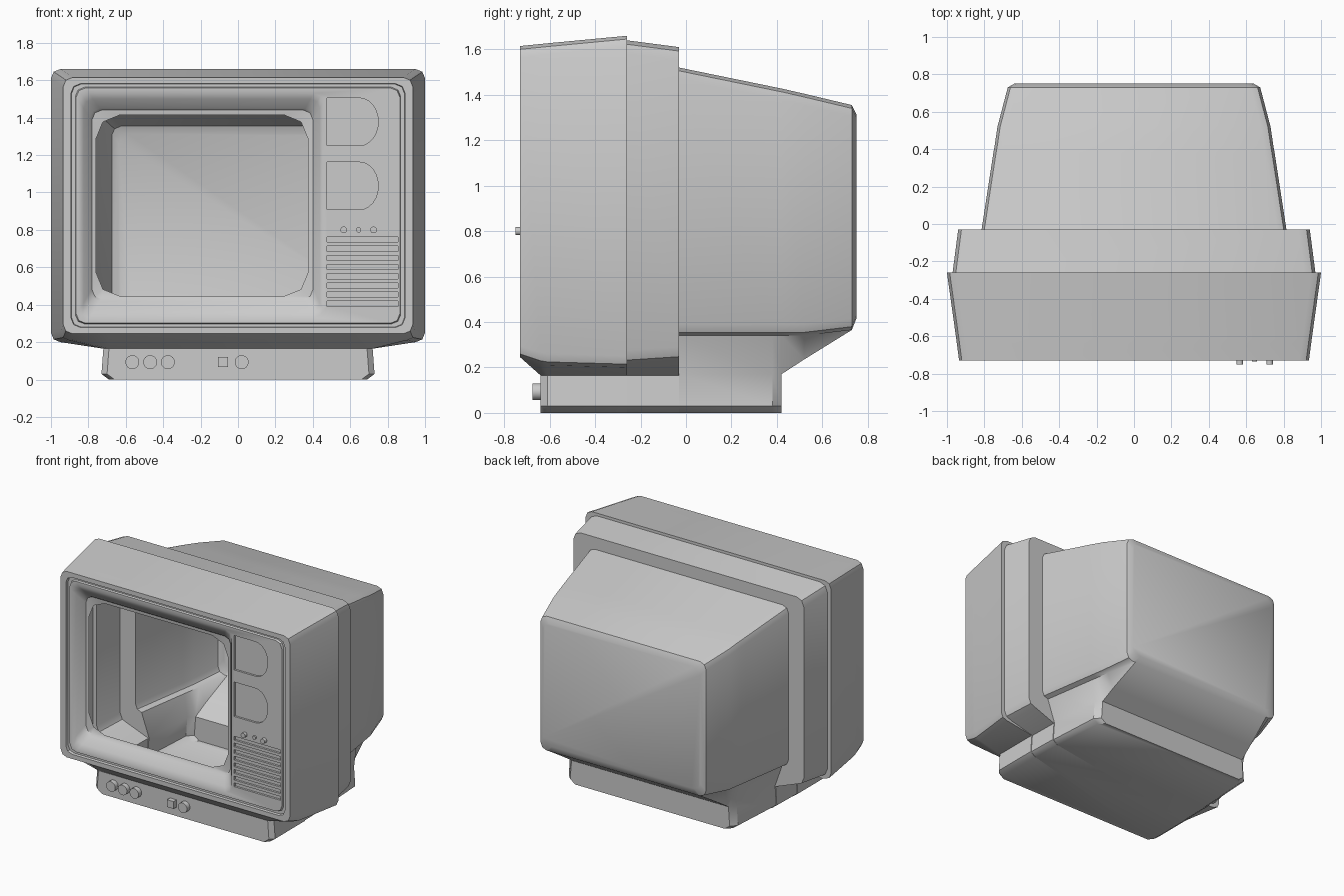
import bpy, bmesh, math

old = bpy.data.objects.get("Cube")
if old:
    bpy.data.objects.remove(old)

grey = bpy.data.materials.new("plain_grey")
grey.use_nodes = True
GREY = (0.6, 0.6, 0.6, 1)
grey.diffuse_color = GREY
grey.node_tree.nodes["Principled BSDF"].inputs["Base Color"].default_value = GREY


def finish(bm, name, angle=40):
    bmesh.ops.remove_doubles(bm, verts=bm.verts, dist=0.0005)
    bmesh.ops.dissolve_degenerate(bm, edges=bm.edges, dist=0.0005)
    bmesh.ops.recalc_face_normals(bm, faces=bm.faces)
    mesh = bpy.data.meshes.new(name)
    bm.to_mesh(mesh)
    bm.free()
    mesh.materials.append(grey)
    obj = bpy.data.objects.new(name, mesh)
    bpy.context.collection.objects.link(obj)
    bpy.ops.object.select_all(action='DESELECT')
    obj.select_set(True)
    bpy.context.view_layer.objects.active = obj
    bpy.ops.object.shade_smooth_by_angle(angle=math.radians(angle))
    return obj


def loop(bm, points, y):
    return [bm.verts.new((x, y, z)) for x, z in points]


def bridge(bm, a, b):
    n = len(a)
    for i in range(n):
        j = (i + 1) % n
        bm.faces.new((a[i], a[j], b[j], b[i]))


def corner(x, z, dx, dz, c):
    """Three points rounding a corner, from the z-side run to the x-side run."""
    k = 0.29 * c
    return [(x - dx * c, z), (x - dx * k, z - dz * k), (x, z - dz * c)]


def rounded_rect(x0, x1, z0, z1, c):
    return (corner(x1, z1, 1, 1, c) + corner(x1, z0, 1, -1, c)[::-1]
            + corner(x0, z0, -1, -1, c) + corner(x0, z1, -1, 1, c)[::-1])


def section(w, top, low, c, neck_w, neck_z, floor):
    """Housing cross-section: rounded body, neck and foot, mirrored in x."""
    r = min(0.03, neck_z - floor)
    half = (corner(w, top, 1, 1, c) + corner(w, low, 1, -1, c)[::-1]
            + [(neck_w, neck_z), (neck_w + r / 3, floor + r), (neck_w - r, floor)])
    return half + [(-x, z) for x, z in reversed(half)]


# Housing: y, then half width, top, underside, corner, neck width, neck height, floor
stations = [
    (-0.73, 0.935, 1.615, 0.245, 0.05, 0.69, 0.245, 0.245),
    (-0.64, 0.947, 1.624, 0.215, 0.05, 0.69, 0.165, 0.165),
    (-0.64, 0.947, 1.624, 0.215, 0.05, 0.69, 0.165, 0.0),
    (-0.61, 0.951, 1.627, 0.21, 0.05, 0.72, 0.165, 0.0),
    (-0.26, 1.0, 1.66, 0.2, 0.05, 0.72, 0.165, 0.0),
    (-0.26, 0.97, 1.64, 0.215, 0.06, 0.715, 0.165, 0.0),
    (-0.03, 0.94, 1.61, 0.23, 0.06, 0.71, 0.165, 0.0),
    (-0.03, 0.815, 1.52, 0.34, 0.05, 0.705, 0.17, 0.0),
    (0.38, 0.752, 1.436, 0.34, 0.05, 0.68, 0.17, 0.0),
    (0.42, 0.745, 1.428, 0.34, 0.05, 0.64, 0.17, 0.0),
    (0.42, 0.745, 1.428, 0.34, 0.05, 0.64, 0.17, 0.17),
    (0.52, 0.73, 1.405, 0.34, 0.05, 0.63, 0.235, 0.235),
    (0.73, 0.675, 1.355, 0.365, 0.05, 0.6, 0.365, 0.365),
    (0.75, 0.64, 1.315, 0.415, 0.05, 0.57, 0.415, 0.415),
]
bm = bmesh.new()
rings = [loop(bm, section(*s[1:]), s[0]) for s in stations]
for a, b in zip(rings, rings[1:]):
    bridge(bm, a, b)
bm.faces.new(rings[-1])
finish(bm, "housing")

# Front frame with a groove running round the panel
PANEL_Y = -0.725
bm = bmesh.new()
rings = []
for y, inset in [(-0.73, 0), (-0.73, 0.042), (-0.71, 0.045), (-0.71, 0.065), (PANEL_Y, 0.07)]:
    rings.append(loop(bm, rounded_rect(-0.935 + inset, 0.935 - inset, 0.245 + inset * 0.8,
                                       1.615 - inset * 0.8, 0.05), y))
for a, b in zip(rings, rings[1:]):
    bridge(bm, a, b)
panel_edge = rings[-1]

# Screen surround sloping in to the open screen hole
rings = [loop(bm, rounded_rect(*box), y) for y, box in [
    (PANEL_Y, (-0.845, 0.455, 0.33, 1.53, 0.05)),
    (-0.705, (-0.825, 0.437, 0.36, 1.50, 0.05)),
    (-0.67, (-0.79, 0.41, 0.42, 1.45, 0.05)),
    (-0.655, (-0.78, 0.40, 0.43, 1.44, 0.05)),
    (-0.65, (-0.76, 0.375, 0.445, 1.415, 0.13)),
]]
for a, b in zip(rings, rings[1:]):
    bridge(bm, a, b)
holes = [rings[0]]


# Shallow recesses in the panel: two dial windows and the speaker slots
def dial(zc):
    arc = [math.radians(90 - 180 * i / 12) for i in range(13)]
    return ([(0.475, zc - 0.127), (0.475, zc + 0.127)]
            + [(0.65 + 0.1 * math.cos(a), zc + 0.127 * math.sin(a)) for a in arc])


recesses = [dial(1.378), dial(1.035)]
for i in range(8):
    z = 0.405 + i * 0.049
    recesses.append([(0.475, z - 0.014), (0.475, z + 0.014), (0.855, z + 0.014), (0.855, z - 0.014)])
for outline in recesses:
    rim, back = loop(bm, outline, PANEL_Y), loop(bm, outline, PANEL_Y + 0.015)
    bridge(bm, rim, back)
    bm.faces.new(back)
    holes.append(rim)

edges = []
for ring in [panel_edge] + holes:
    edges += [bm.edges.get((ring[i - 1], ring[i])) for i in range(len(ring))]
bmesh.ops.triangle_fill(bm, use_beauty=True, use_dissolve=False, edges=edges, normal=(0, -1, 0))
finish(bm, "front_panel")


# Knobs and buttons facing forward
def knob(name, x, z, r, y_front, y_back, sides=20):
    bm = bmesh.new()
    turn = math.pi / sides
    rim = [(x + r * math.cos(turn * (2 * i + 1)), z + r * math.sin(turn * (2 * i + 1)))
           for i in range(sides)]
    front, back = loop(bm, rim, y_front), loop(bm, rim, y_back)
    bridge(bm, front, back)
    bm.faces.new(front)
    finish(bm, name, 30)


for i, (x, r, y) in enumerate([(0.565, 0.018, -0.75), (0.645, 0.014, -0.735), (0.725, 0.018, -0.75)]):
    knob(f"panel_knob_{i + 1}", x, 0.8, r, y, PANEL_Y)
for i, x in enumerate([-0.565, -0.47, -0.375, 0.02]):
    knob(f"foot_button_{i + 1}", x, 0.093, 0.037, -0.675, -0.635)
knob("foot_switch", -0.08, 0.093, 0.038, -0.675, -0.635, sides=4)
